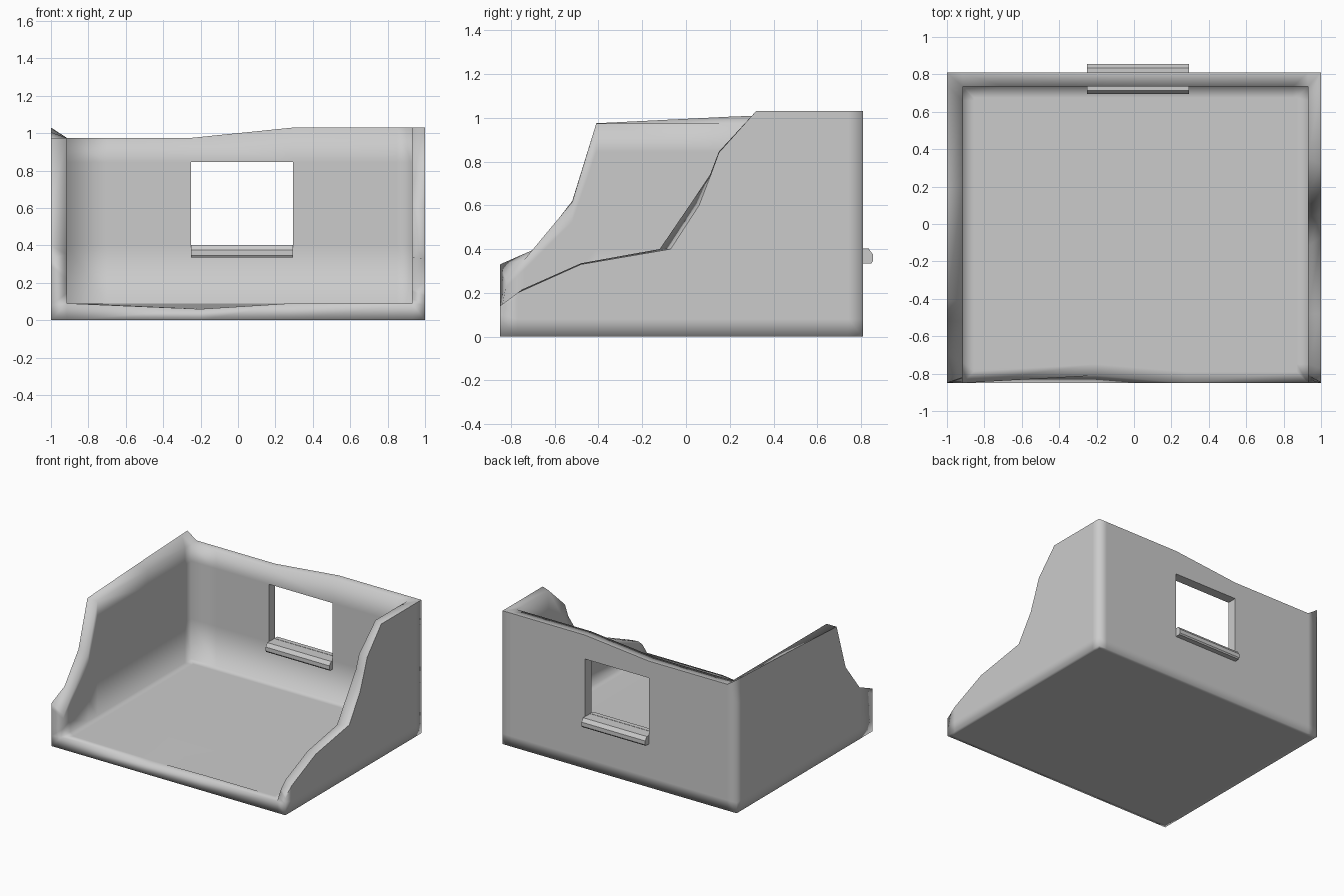
import bpy, bmesh
from mathutils import Vector

if "Cube" in bpy.data.objects:
    bpy.data.objects.remove(bpy.data.objects["Cube"])

FLOOR = 0.09


def finish(bm, name):
    bmesh.ops.recalc_face_normals(bm, faces=bm.faces[:])
    mesh = bpy.data.meshes.new(name)
    bm.to_mesh(mesh)
    bm.free()
    ob = bpy.data.objects.new(name, mesh)
    bpy.context.scene.collection.objects.link(ob)
    return ob


# Wall stations, running left front -> back -> right front.
# Each: outer top point, inner top point
L, R, BO, BI = (-1, -0.915), (1, 0.93), 0.81, 0.735
left = [(-.85, .33, -.82, .25), (-.69, .40, -.74, .35), (-.52, .62, -.52, .615),
        (-.41, .975, -.41, .975), (.20, 1.005, .20, .975),
        (.74, 1.027, .66, .975), (BO, 1.03, BI, .975)]
back = [(-.92, .975, -.70), (-.25, .975, -.25), (.295, 1.03, .295), (.93, 1.03, .85)]
right = [(BO, 1.03, BI, 1.03), (.74, 1.03, .66, 1.03), (.32, 1.03, .35, 1.03),
         (.15, .84, .15, .845), (.11, .73, .11, .74), (.06, .60, .03, .62),
         (-.07, .40, -.12, .40), (-.48, .33, -.48, .335), (-.77, .20, -.75, .215),
         (-.85, .14, -.80, .17)]
stations = [((L[0], a, b), (L[1], c, d)) for a, b, c, d in left]
stations += [((xo, BO, z), (xi, BI, z)) for xo, z, xi in back]
stations += [((R[0], a, b), (R[1], c, d)) for a, b, c, d in right]

bm = bmesh.new()


def column(top, base_z, base_y):
    """Points from base to top at the floor, sill and lintel levels."""
    base, top = Vector((top[0], base_y, base_z)), Vector(top)
    full = 1.0 if top.z < 0.96 else top.z
    return [base.lerp(top, (h - base_z) / (full - base_z)) for h in (base_z, .40, .845)] + [top]


loops = []
for i, (o, n) in enumerate(stations):
    end = i in (0, len(stations) - 1)
    outer = [Vector((o[0], o[1], 0))] + column(o, .08, o[1])
    inner = column(n, FLOOR, -.85 if end else n[1])[::-1]
    loops.append([bm.verts.new(p) for p in outer + inner])

# Wall skin, leaving the window cells open
win = len(left) + 1
top_edges = []
for i, (a, b) in enumerate(zip(loops, loops[1:])):
    for k in range(8):
        if not (i == win and k in (2, 6)):
            bm.faces.new((a[k], b[k], b[k + 1], a[k + 1]))
    top_edges.append((a[4], b[4]))

# Window reveal
wa, wb = loops[win], loops[win + 1]
ro = [wa[2], wb[2], wb[3], wa[3]]
ri = [wa[7], wb[7], wb[6], wa[6]]
for k in range(4):
    j = (k + 1) % 4
    bm.faces.new((ro[k], ro[j], ri[j], ri[k]))
    top_edges += [(ro[k], ro[j]), (ri[k], ri[j]), (ro[k], ri[k])]

# Front ends of the side walls
foot = []
for s, x in ((loops[0], L[1]), (loops[-1], R[1])):
    f = bm.verts.new((x, -.85, 0))
    foot.append(f)
    bm.faces.new((s[0], f, s[8], s[1]))
    for k in range(1, 4):
        bm.faces.new((s[k], s[9 - k], s[8 - k], s[k + 1]))

# Front edge of the floor, with a worn dip
low = [foot[0], bm.verts.new((-.2, -.85, 0)), bm.verts.new((.28, -.85, 0)), foot[1]]
lip = [loops[0][8], bm.verts.new((-.2, -.81, .06)), bm.verts.new((.28, -.85, FLOOR)), loops[-1][8]]
for k in range(3):
    bm.faces.new((low[k], low[k + 1], lip[k + 1], lip[k]))

# Floor and underside
floor = bm.faces.new([s[8] for s in loops] + [lip[2], lip[1]])
base = bm.faces.new([s[0] for s in loops] + low[::-1])
bmesh.ops.recalc_face_normals(bm, faces=bm.faces[:])
bmesh.ops.inset_region(bm, faces=[floor], thickness=.06, use_even_offset=True)
bmesh.ops.inset_region(bm, faces=[base], thickness=.03, use_even_offset=True)

# Soft corners, crisp rims
for f in bm.faces:
    f.smooth = True
for a, b in top_edges:
    e = bm.edges.get((a, b))
    if e:
        e.smooth = False
finish(bm, "room_shell")


# Window sills, outside and inside
def sill(name, y, d):
    profile = [(0, .335), (.048, .335), (.055, .345), (.055, .375), (.035, .402), (0, .402)]
    bm = bmesh.new()
    ends = [[bm.verts.new((x, y + d * p, z)) for p, z in profile] for x in (-.25, .295)]
    for e in ends:
        bm.faces.new(e)
    for k in range(6):
        j = (k + 1) % 6
        bm.faces.new((ends[0][k], ends[0][j], ends[1][j], ends[1][k]))
    finish(bm, name)


sill("outer_sill", .80, 1)
sill("inner_sill", .75, -1)
